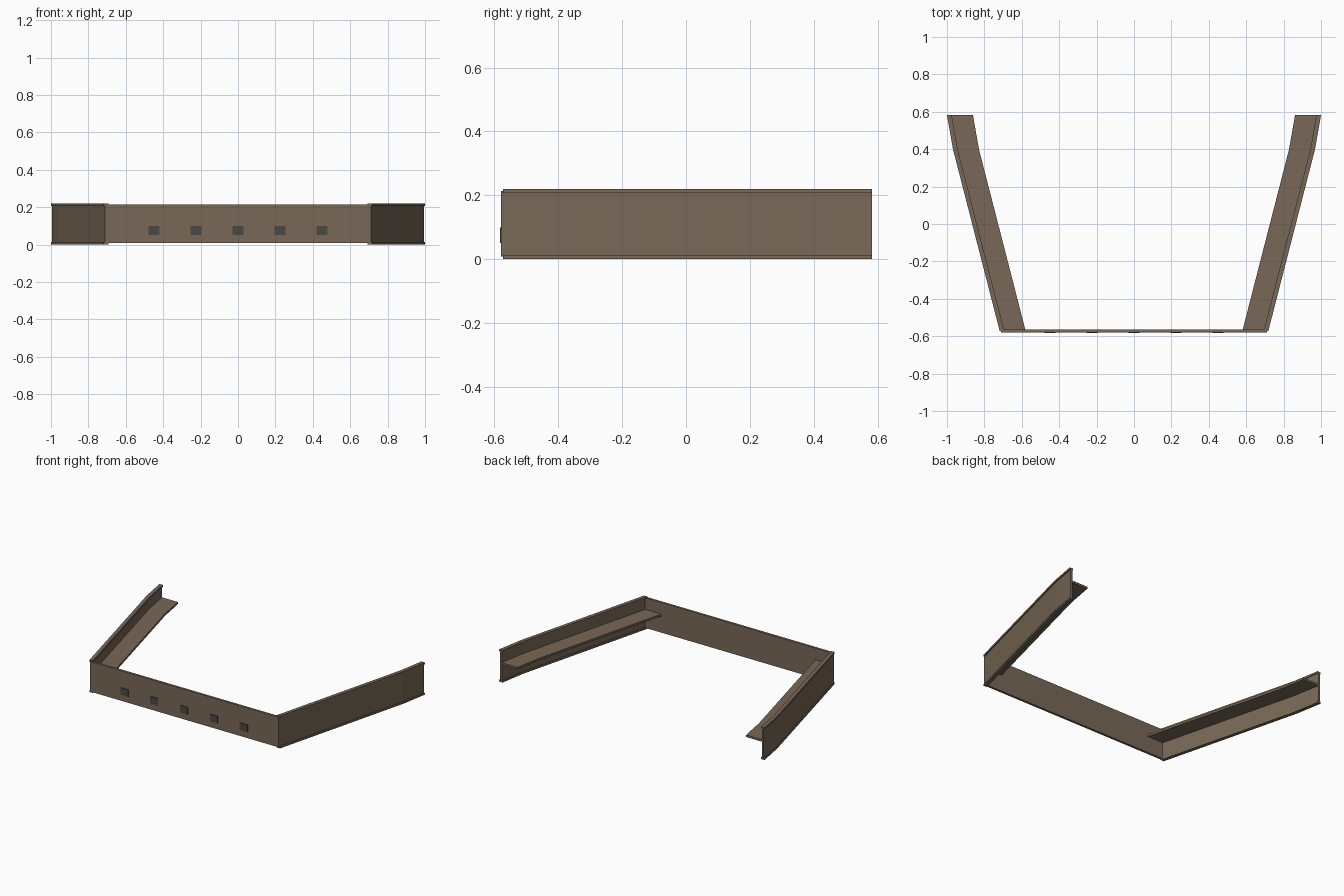
import bpy, bmesh

if "Cube" in bpy.data.objects:
    bpy.data.objects.remove(bpy.data.objects["Cube"])

mat = bpy.data.materials.new("weathered_wood")
mat.diffuse_color = (0.19, 0.14, 0.095, 1)
mat.use_nodes = True
mat.node_tree.nodes["Principled BSDF"].inputs["Base Color"].default_value = mat.diffuse_color
dark = bpy.data.materials.new("dark_port")
dark.diffuse_color = (0.07, 0.065, 0.055, 1)
dark.use_nodes = True
dark.node_tree.nodes["Principled BSDF"].inputs["Base Color"].default_value = dark.diffuse_color

# Outer line of one side: stern corner, bend, forward end
PATH = [(0.718, -0.573), (0.968, 0.40), (1.0, 0.583)]


def strip(name, outer, inner, z0, z1, side):
    """Closed band following the side line between two inward offsets."""
    bm = bmesh.new()
    rings = []
    for x, y in PATH:
        rings.append([bm.verts.new((side * (x - o), y, z)) for o, z in
                      ((outer, z0), (inner, z0), (inner, z1), (outer, z1))])
    for a, b in zip(rings, rings[1:]):
        for i in range(4):
            j = (i + 1) % 4
            bm.faces.new((a[i], a[j], b[j], b[i]))
    bm.faces.new(rings[0])
    bm.faces.new(rings[-1])
    bmesh.ops.recalc_face_normals(bm, faces=bm.faces)
    me = bpy.data.meshes.new(name)
    bm.to_mesh(me)
    bm.free()
    me.materials.append(mat)
    bpy.context.collection.objects.link(bpy.data.objects.new(name, me))


def box(name, lo, hi, material):
    bpy.ops.mesh.primitive_cube_add(size=1, location=[(a + b) / 2 for a, b in zip(lo, hi)])
    ob = bpy.context.object
    ob.name = name
    ob.scale = [b - a for a, b in zip(lo, hi)]
    ob.data.materials.append(material)


# Side walls with edge rails and an inner walkway
for label, s in (("left", -1), ("right", 1)):
    strip(label + "_wall", 0.006, 0.019, 0.008, 0.212, s)
    strip(label + "_top_rail", 0.0, 0.025, 0.207, 0.22, s)
    strip(label + "_bottom_rail", 0.0, 0.025, 0.0, 0.013, s)
    strip(label + "_walkway", 0.012, 0.139, 0.12, 0.134, s)

# Flat stern panel
box("stern_panel", (-0.712, -0.579, 0.008), (0.712, -0.563, 0.213), mat)

# Row of square ports on the stern
for i in range(5):
    x = (i - 2) * 0.225
    box("stern_port", (x - 0.029, -0.583, 0.05), (x + 0.029, -0.573, 0.099), dark)
